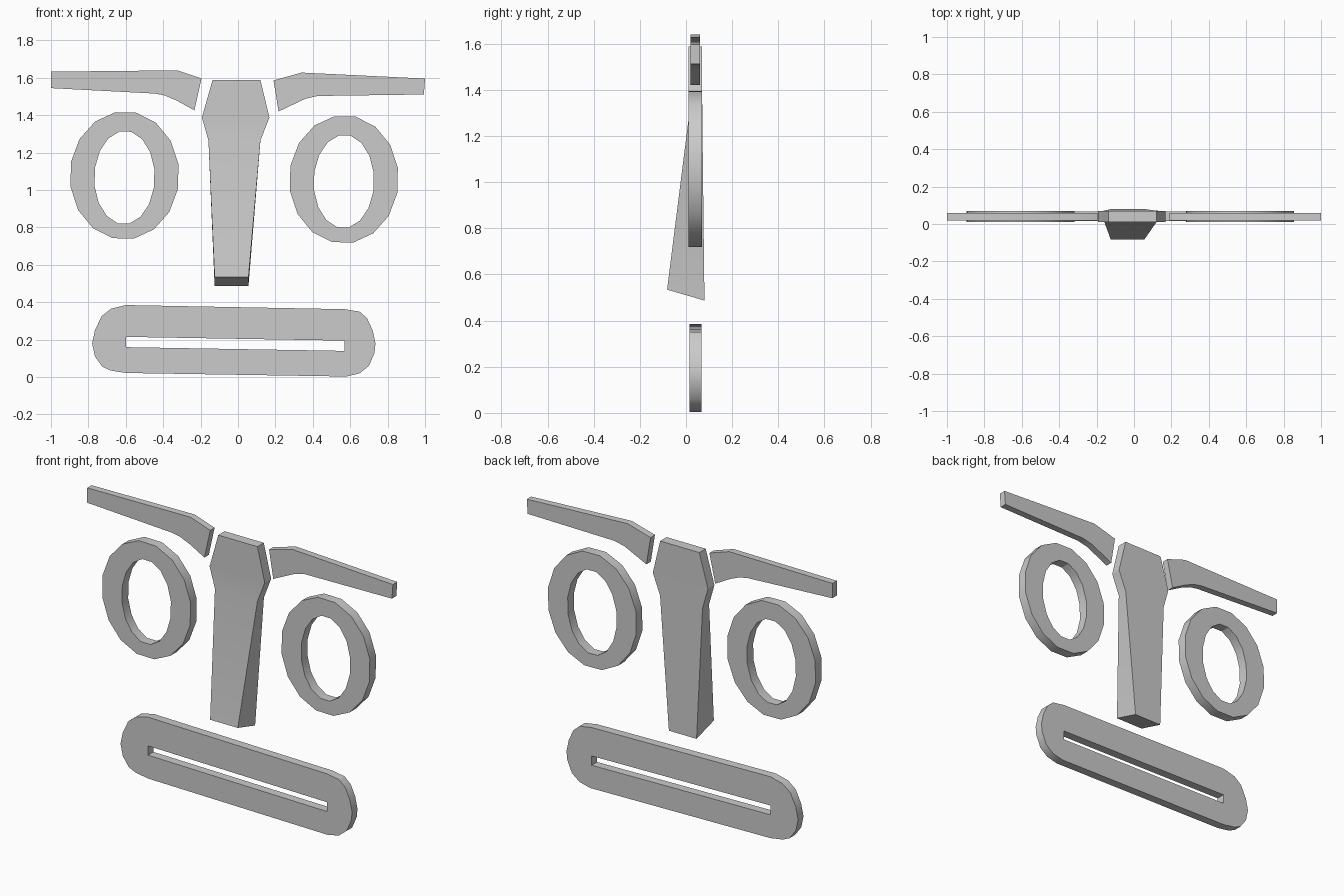
import bpy, bmesh, math
from mathutils import Vector

if "Cube" in bpy.data.objects:
    bpy.data.objects.remove(bpy.data.objects["Cube"])

grey = bpy.data.materials.new("plain_grey")
grey.diffuse_color = (0.6, 0.6, 0.6, 1)
grey.use_nodes = True
grey.node_tree.nodes["Principled BSDF"].inputs["Base Color"].default_value = grey.diffuse_color
TILT = math.radians(-1.1)


def finish(name, bm):
    bmesh.ops.recalc_face_normals(bm, faces=bm.faces)
    mesh = bpy.data.meshes.new(name)
    bm.to_mesh(mesh)
    bm.free()
    mesh.materials.append(grey)
    ob = bpy.data.objects.new(name, mesh)
    bpy.context.collection.objects.link(ob)
    bpy.ops.object.select_all(action='DESELECT')
    ob.select_set(True)
    bpy.context.view_layer.objects.active = ob
    bpy.ops.object.shade_smooth_by_angle(angle=math.radians(30))
    return ob


def plate(name, loops, front, back):
    """Fill (x, z) outlines, holes included, and extrude from front to back."""
    bm = bmesh.new()
    edges = []
    for loop in loops:
        vs = [bm.verts.new((x, front, z)) for x, z in loop]
        edges += [bm.edges.new((vs[i - 1], vs[i])) for i in range(len(vs))]
    bmesh.ops.triangle_fill(bm, edges=edges, use_beauty=True, normal=(0, -1, 0))
    ext = bmesh.ops.extrude_face_region(bm, geom=bm.faces[:], use_keep_orig=True)
    moved = [g for g in ext["geom"] if isinstance(g, bmesh.types.BMVert)]
    bmesh.ops.translate(bm, verts=moved, vec=Vector((0, back - front, 0)))
    return finish(name, bm)


def oval(cx, cz, rx, rz, n=16):
    pts = []
    for i in range(n):
        a = (i + 0.5) * math.tau / n
        x, z = rx * math.cos(a), rz * math.sin(a)
        pts.append((cx + x * math.cos(TILT) - z * math.sin(TILT),
                    cz + x * math.sin(TILT) + z * math.cos(TILT)))
    return pts


# Eye rings
for name, cx, cz in (("left_eye", -0.607, 1.078), ("right_eye", 0.566, 1.057)):
    plate(name, [oval(cx, cz, 0.293, 0.343), oval(cx, cz - 0.011, 0.162, 0.25)],
          0.011, 0.069)

# Eyebrows
plate("left_brow", [[(-1, 1.633), (-0.324, 1.64), (-0.195, 1.597), (-0.233, 1.426),
                     (-0.329, 1.479), (-0.393, 1.506), (-0.446, 1.516), (-1, 1.545)]],
      0.019, 0.06)
plate("right_brow", [[(0.19, 1.586), (0.34, 1.628), (1, 1.596), (0.994, 1.511),
                      (0.425, 1.503), (0.36, 1.488), (0.217, 1.42)]],
      0.019, 0.06)

# Mouth with a slot
plate("mouth", [[(-0.6, 0.385), (-0.68, 0.365), (-0.73, 0.325), (-0.765, 0.25),
                 (-0.78, 0.18), (-0.765, 0.11), (-0.725, 0.055), (-0.68, 0.035),
                 (-0.6, 0.022), (0.58, 0.003), (0.65, 0.02), (0.7, 0.06),
                 (0.73, 0.13), (0.735, 0.18), (0.72, 0.25), (0.69, 0.315),
                 (0.65, 0.35), (0.57, 0.363)],
                [(-0.6, 0.215), (0.57, 0.195), (0.57, 0.14), (-0.6, 0.16)]],
      0.016, 0.067)

# Nose: stacked sections (x left, x right, y front, y back, z front, z back)
sections = [(-0.125, 0.056, -0.082, 0.08, 0.534, 0.487),
            (-0.158, 0.12, 0.01, 0.071, 1.265, 1.265),
            (-0.193, 0.168, 0.01, 0.07, 1.388, 1.388),
            (-0.136, 0.12, 0.01, 0.07, 1.588, 1.588)]
bm = bmesh.new()
rings = [[bm.verts.new(p) for p in ((l, f, zf), (r, f, zf), (r, b, zb), (l, b, zb))]
         for l, r, f, b, zf, zb in sections]
for lo, hi in zip(rings, rings[1:]):
    for i in range(4):
        bm.faces.new((lo[i - 1], lo[i], hi[i], hi[i - 1]))
bm.faces.new(rings[0])
bm.faces.new(rings[-1])
finish("nose", bm)
